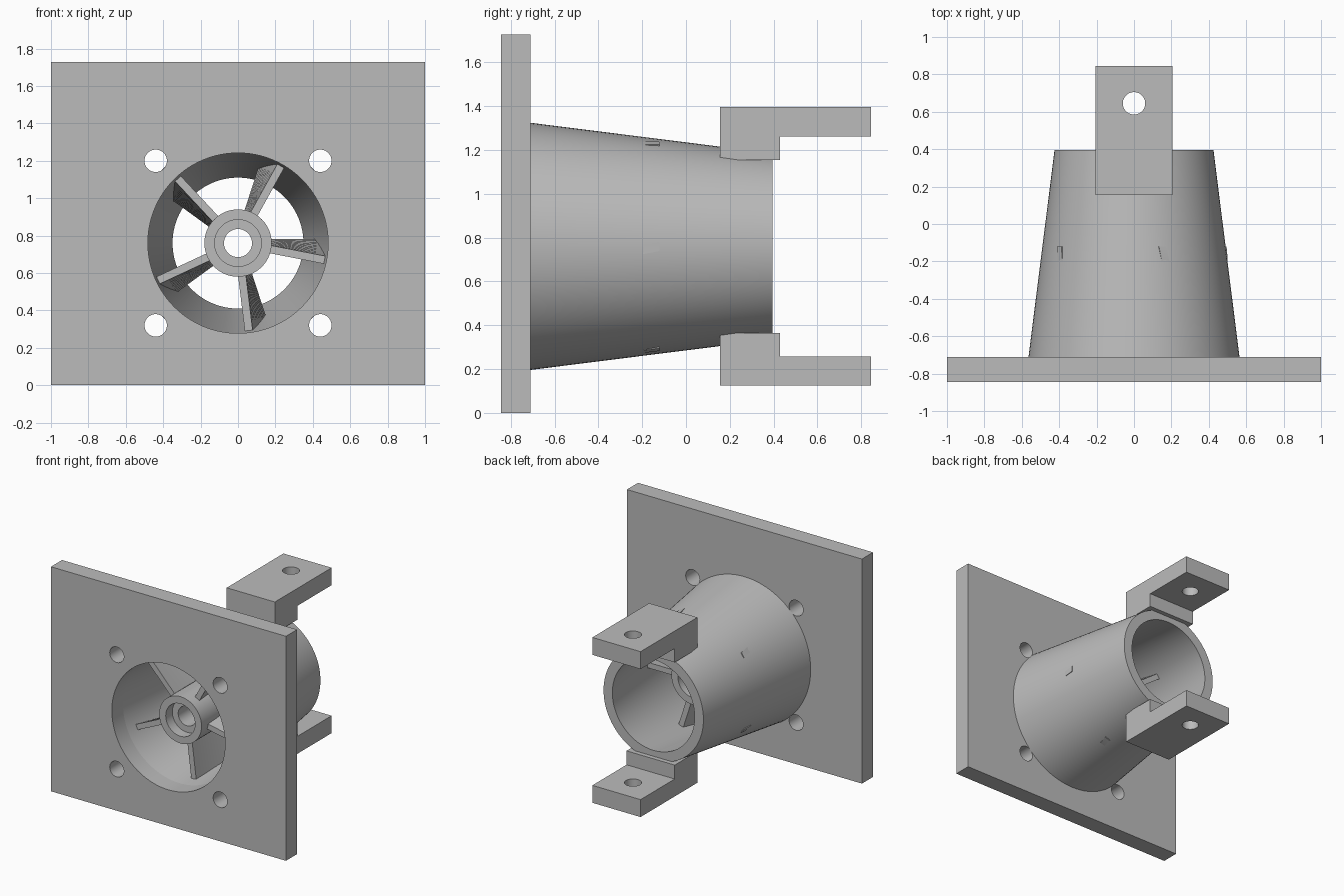
import bpy, bmesh, math
from mathutils import Matrix, Vector

cube = bpy.data.objects.get("Cube")
if cube:
    bpy.data.objects.remove(cube, do_unlink=True)

AXIS_Z = 0.76                       # height of the duct axis
FRONT, BACK = -0.845, -0.71         # mounting plate faces

grey = bpy.data.materials.new("plain grey")
grey.use_nodes = True
grey.diffuse_color = (0.5, 0.5, 0.5, 1)
grey.node_tree.nodes["Principled BSDF"].inputs["Base Color"].default_value = (0.5, 0.5, 0.5, 1)


def make(name, bm, smooth=False):
    bmesh.ops.recalc_face_normals(bm, faces=bm.faces)
    mesh = bpy.data.meshes.new(name)
    bm.to_mesh(mesh)
    bm.free()
    mesh.materials.append(grey)
    obj = bpy.data.objects.new(name, mesh)
    bpy.context.collection.objects.link(obj)
    if smooth:
        shade(obj)
    return obj


def activate(obj):
    bpy.ops.object.select_all(action='DESELECT')
    obj.select_set(True)
    bpy.context.view_layer.objects.active = obj


def shade(obj):
    activate(obj)
    bpy.ops.object.shade_smooth_by_angle(angle=math.radians(30))


def lathe(name, profile, steps=96):
    """Revolve a closed (radius, y) profile around the duct axis."""
    bm = bmesh.new()
    verts = [bm.verts.new((r, y, AXIS_Z)) for r, y in profile]
    edges = [bm.edges.new((v, verts[i - 1])) for i, v in enumerate(verts)]
    bmesh.ops.spin(bm, geom=verts + edges, cent=(0, 0, AXIS_Z), axis=(0, 1, 0),
                   angle=math.tau, steps=steps, use_merge=True)
    bmesh.ops.remove_doubles(bm, verts=bm.verts, dist=1e-4)
    return make(name, bm, smooth=True)


def add_box(bm, low, high):
    low, high = Vector(low), Vector(high)
    matrix = Matrix.Translation((low + high) / 2) @ Matrix.Diagonal((*(high - low), 1))
    bmesh.ops.create_cube(bm, size=1, matrix=matrix)


def drill(obj, center, radius, axis, segments=48):
    """Cut a round hole along one axis."""
    bm = bmesh.new()
    turn = Matrix.Rotation(math.pi / 2, 4, 'X') if axis == 'Y' else Matrix()
    bmesh.ops.create_cone(bm, cap_ends=True, segments=segments, radius1=radius,
                          radius2=radius, depth=0.6, matrix=Matrix.Translation(center) @ turn)
    cutter = make("hole_cutter", bm)
    cutter.hide_render = True
    mod = obj.modifiers.new("hole", 'BOOLEAN')
    mod.operation, mod.solver, mod.object = 'DIFFERENCE', 'EXACT', cutter
    activate(obj)
    bpy.ops.object.modifier_apply(modifier=mod.name)
    bpy.data.objects.remove(cutter, do_unlink=True)


# Mounting plate with central opening and four screw holes
bm = bmesh.new()
add_box(bm, (-1, FRONT, 0), (1, BACK, 1.727))
plate = make("mounting_plate", bm)
drill(plate, (0, FRONT, AXIS_Z), 0.482, 'Y', 96)
for sx in (-1, 1):
    for sz in (-1, 1):
        drill(plate, (sx * 0.44, FRONT, AXIS_Z + sz * 0.44), 0.06, 'Y')
shade(plate)

# Tapered duct
lathe("tapered_duct", [(0.564, BACK), (0.425, 0.395), (0.35, 0.395), (0.482, BACK)])

# Hub with a counterbore at each end
lathe("hub", [(0.18, -0.70), (0.18, -0.08), (0.125, -0.08), (0.125, -0.15),
              (0.075, -0.15), (0.075, -0.62), (0.125, -0.62), (0.125, -0.70)], 64)

# Five twisted vanes whose rear tips just break through the duct
LAYERS, TWIST = 10, math.radians(11)
bm = bmesh.new()
for k in range(5):
    rings = []
    for i in range(LAYERS + 1):
        t = i / LAYERS
        y = -0.62 + 0.5 * t
        rot = Matrix.Rotation(-math.tau * k / 5 + TWIST * (1 - t), 3, 'Y')
        tip = min(0.499, 0.557 - 0.122 * (y - BACK) + 0.01 * t)
        ring = []
        for r, w in ((0.165, -0.021), (tip, -0.021), (tip, 0.021), (0.165, 0.021)):
            p = rot @ Vector((r, 0, w))
            ring.append(bm.verts.new((p.x, y, p.z + AXIS_Z)))
        rings.append(ring)
    for a, b in zip(rings, rings[1:]):
        for j in range(4):
            bm.faces.new((a[j - 1], a[j], b[j], b[j - 1]))
    bm.faces.new(rings[0])
    bm.faces.new(rings[-1])
make("guide_vanes", bm, smooth=True)

# Stepped brackets above and below the duct outlet
for name, side in (("upper_bracket", 1), ("lower_bracket", -1)):
    outline = [(0.155, 0.395), (0.43, 0.395), (0.43, 0.502),
               (0.845, 0.502), (0.845, 0.636), (0.155, 0.636)]
    bm = bmesh.new()
    face = bm.faces.new([bm.verts.new((-0.205, y, AXIS_Z + side * h)) for y, h in outline])
    out = bmesh.ops.extrude_face_region(bm, geom=[face])
    moved = [g for g in out["geom"] if isinstance(g, bmesh.types.BMVert)]
    bmesh.ops.translate(bm, verts=moved, vec=(0.41, 0, 0))
    bracket = make(name, bm)
    drill(bracket, (0, 0.645, AXIS_Z + side * 0.57), 0.06, 'Z')
    shade(bracket)
